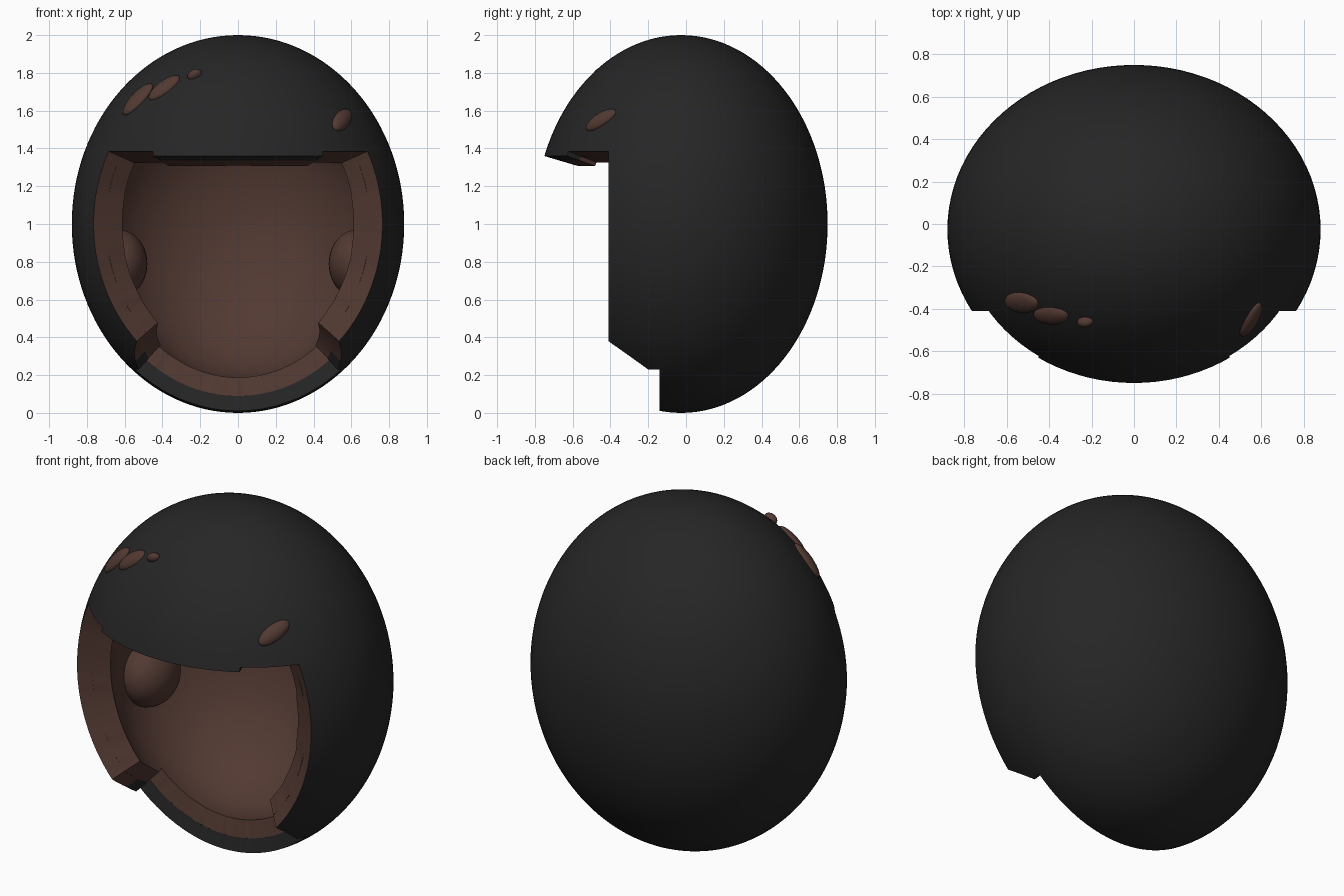
import bpy, bmesh, math
from mathutils import Vector, Matrix

cube = bpy.data.objects.get("Cube")
if cube:
    bpy.data.objects.remove(cube)

CENTER = Vector((0, -0.026, 1))
RADII = Vector((0.88, 0.776, 1))
SHELL, LINING = 0.08, 0.10
BROW, BROW_SIDE, BROW_HALF = 1.36, 1.385, 0.45
FRONT, CHIN = -0.41, -0.14          # depth of the face cut and of the low cut
SLOPE_TOP, SLOPE_LOW, SLOPE_Y = 0.38, 0.23, -0.2


def material(name, colour):
    m = bpy.data.materials.new(name)
    m.use_nodes = True
    m.diffuse_color = (*colour, 1)
    m.node_tree.nodes["Principled BSDF"].inputs["Base Color"].default_value = (*colour, 1)
    return m


black = material("matte black", (0.019, 0.019, 0.019))
brown = material("brown leather", (0.085, 0.041, 0.032))


def add_object(name, bm, *mats):
    me = bpy.data.meshes.new(name)
    bm.to_mesh(me)
    bm.free()
    ob = bpy.data.objects.new(name, me)
    bpy.context.collection.objects.link(ob)
    for m in mats:
        me.materials.append(m)
    me.shade_smooth()
    return ob


def surface_normal(p):
    d = p - CENTER
    return Vector([d[i] / RADII[i] ** 2 for i in range(3)]).normalized()


def in_opening(p):
    top = BROW if abs(p.x) < BROW_HALF else BROW_SIDE
    if p.z > top:
        return False
    if p.z > SLOPE_TOP:
        return p.y < FRONT
    if p.z > SLOPE_LOW:
        t = (p.z - SLOPE_LOW) / (SLOPE_TOP - SLOPE_LOW)
        return p.y < SLOPE_Y + t * (FRONT - SLOPE_Y)
    return p.y < CHIN


def open_egg(name, depth, thickness, *mats):
    """Egg surface with the face opening cut out, thickened inward."""
    bm = bmesh.new()
    bmesh.ops.create_uvsphere(bm, u_segments=96, v_segments=64, radius=1)
    for v in bm.verts:
        v.co = CENTER + v.co * RADII
    slope = (0, SLOPE_TOP - SLOPE_LOW, SLOPE_Y - FRONT)
    cuts = [((0, 0, BROW), (0, 0, 1)), ((0, 0, BROW_SIDE), (0, 0, 1)),
            ((BROW_HALF, 0, 0), (1, 0, 0)), ((-BROW_HALF, 0, 0), (1, 0, 0)),
            ((0, FRONT, 0), (0, 1, 0)), ((0, CHIN, 0), (0, 1, 0)),
            ((0, 0, SLOPE_LOW), (0, 0, 1)), ((0, 0, SLOPE_TOP), (0, 0, 1)),
            ((0, SLOPE_Y, SLOPE_LOW), slope)]
    for co, no in cuts:
        bmesh.ops.bisect_plane(bm, geom=bm.verts[:] + bm.edges[:] + bm.faces[:],
                               plane_co=co, plane_no=no, dist=0.0005)
    gone = [f for f in bm.faces if in_opening(f.calc_center_median())]
    bmesh.ops.delete(bm, geom=gone, context='FACES')
    for v in bm.verts:
        v.co -= surface_normal(v.co) * depth
    ob = add_object(name, bm, *mats)
    mod = ob.modifiers.new("thickness", 'SOLIDIFY')
    mod.thickness, mod.offset = thickness, -1
    mod.material_offset = mod.material_offset_rim = len(mats) - 1
    bpy.context.view_layer.objects.active = ob
    bpy.ops.object.modifier_apply(modifier=mod.name)
    ob.data.set_sharp_from_angle(angle=math.radians(35))
    return ob


# Hard outer shell: brown rim at the sides, black at the brow and chin
shell = open_egg("outer_shell", 0, SHELL, black, brown)
for poly in shell.data.polygons:
    c = poly.center
    if c.z < 0.3 or (abs(c.x) < BROW_HALF and c.y < -0.5):
        poly.material_index = 0

# Soft inner lining
open_egg("inner_lining", SHELL, LINING, brown)


def ellipsoid(name, matrix, mat):
    bm = bmesh.new()
    bmesh.ops.create_uvsphere(bm, u_segments=32, v_segments=20, radius=1, matrix=matrix)
    add_object(name, bm, mat)


# Ear pads inside
for side, x in (("left", 0.63), ("right", -0.63)):
    place = Matrix.Translation((x, 0.08, 0.79))
    ellipsoid(side + "_ear_pad", place @ Matrix.Diagonal((0.15, 0.19, 0.18, 1)), brown)

# Raised oval patches lying on the shell: position, long direction, half sizes
patches = [((-0.53, -0.37, 1.66), (0.7, 0, 0.8), 0.11, 0.055),
           ((-0.39, -0.43, 1.72), (0.7, -0.1, 0.75), 0.10, 0.05),
           ((-0.23, -0.46, 1.79), (0.7, -0.1, 0.5), 0.04, 0.025),
           ((0.55, -0.45, 1.55), (0.05, 0.075, 0.055), 0.10, 0.045)]
for i, (pos, along, length, width) in enumerate(patches):
    p = Vector(pos)
    n = surface_normal(p)
    a = Vector(along)
    a = (a - n * a.dot(n)).normalized()
    frame = Matrix((a, n.cross(a), n)).transposed().to_4x4()
    size = Matrix.Diagonal((length, width, 0.03, 1))
    ellipsoid(f"shell_patch_{i + 1}", Matrix.Translation(p) @ frame @ size, brown)
